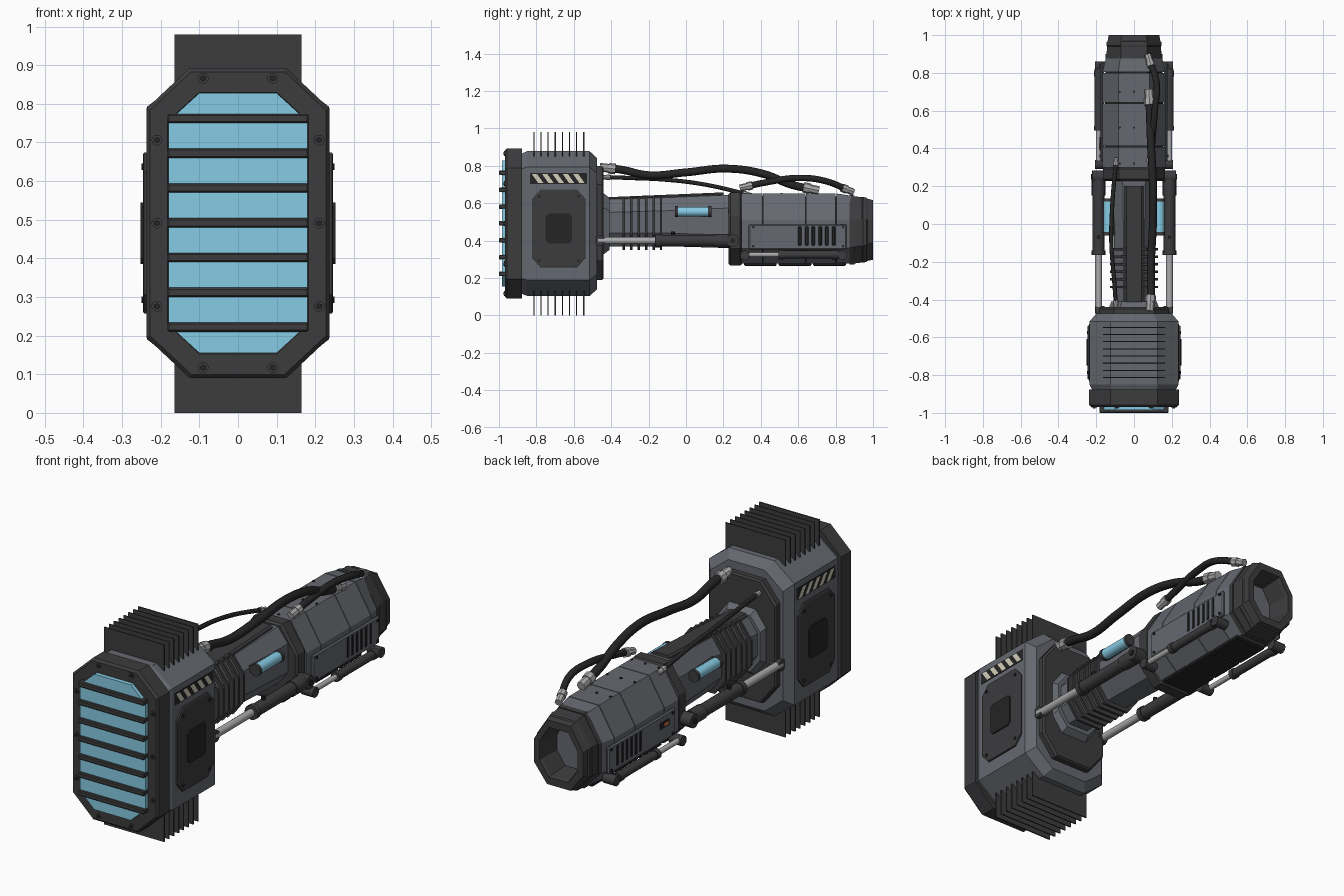
import bpy, bmesh
from mathutils import Vector

def material(name, col):
    m = bpy.data.materials.new(name)
    m.diffuse_color = (*col, 1)
    return m

DARK = material("charcoal", (0.045, 0.045, 0.048))
BLACK = material("black", (0.018, 0.018, 0.018))
GREY = material("gunmetal", (0.13, 0.14, 0.16))
STEEL = material("steel", (0.40, 0.40, 0.40))
BLUE = material("blue_glass", (0.24, 0.60, 0.78))
CREAM = material("cream", (0.65, 0.62, 0.50))
ORANGE = material("orange", (0.8, 0.2, 0.05))

def finish(name, bm, mat, smooth=False):
    bmesh.ops.recalc_face_normals(bm, faces=bm.faces[:])
    me = bpy.data.meshes.new(name)
    bm.to_mesh(me)
    bm.free()
    ob = bpy.data.objects.new(name, me)
    bpy.context.collection.objects.link(ob)
    me.materials.append(mat)
    if smooth:
        bpy.ops.object.select_all(action='DESELECT')
        ob.select_set(True)
        bpy.context.view_layer.objects.active = ob
        bpy.ops.object.shade_smooth_by_angle(angle=0.7)
    return ob

def loft(name, sections, mat, axis='y', off=0):
    """Octagon sections (depth, half width, z low, z high, corner width, low corner, high corner)."""
    bm = bmesh.new()
    rings = []
    for d, h, a, b, c, e, f in sections:
        pts = [(-h + c, a), (h - c, a), (h, a + e), (h, b - f), (h - c, b), (c - h, b), (-h, b - f), (-h, a + e)]
        rings.append([bm.verts.new((u, d, v) if axis == 'y' else (d, u + off, v)) for u, v in pts])
    for r, q in zip(rings, rings[1:]):
        for i in range(8):
            bm.faces.new((r[i], r[(i + 1) % 8], q[(i + 1) % 8], q[i]))
    bm.faces.new(rings[0])
    bm.faces.new(rings[-1])
    return finish(name, bm, mat)

def boxes(name, items, mat, bevel=0):
    """One object from several boxes (x0, x1, y0, y1, z0, z1)."""
    bm = bmesh.new()
    for b in items:
        vs = bmesh.ops.create_cube(bm, size=1)["verts"]
        for v in vs:
            v.co = Vector([(b[2*i] + b[2*i+1]) / 2 + v.co[i] * (b[2*i+1] - b[2*i]) for i in range(3)])
    ob = finish(name, bm, mat)
    if bevel:
        m = ob.modifiers.new("bevel", 'BEVEL')
        m.width, m.segments = bevel, 1
    return ob

def rods(name, items, mat, n=16):
    """One object from several cylinders (start, end, radius)."""
    bm = bmesh.new()
    for p, q, r in items:
        p, q = Vector(p), Vector(q)
        vs = bmesh.ops.create_cone(bm, cap_ends=True, segments=n, radius1=r, radius2=r, depth=(q - p).length)["verts"]
        rot = (q - p).to_track_quat('Z', 'Y')
        for v in vs:
            v.co = rot @ v.co + (p + q) / 2
    return finish(name, bm, mat, n > 8)

def hose(name, pts, r):
    cu = bpy.data.curves.new(name, 'CURVE')
    cu.dimensions, cu.bevel_depth, cu.bevel_resolution, cu.use_fill_caps = '3D', r, 2, True
    sp = cu.splines.new('BEZIER')
    sp.bezier_points.add(len(pts) - 1)
    for b, p in zip(sp.bezier_points, pts):
        b.co = p
        b.handle_left_type = b.handle_right_type = 'AUTO'
    ob = bpy.data.objects.new(name, cu)
    bpy.context.collection.objects.link(ob)
    cu.materials.append(BLACK)
    bpy.ops.object.select_all(action='DESELECT')
    ob.select_set(True)
    bpy.context.view_layer.objects.active = ob
    bpy.ops.object.convert(target='MESH')
    # crimped metal fittings at both ends
    ends = []
    for a, b in ((pts[0], pts[1]), (pts[-1], pts[-2])):
        a = Vector(a)
        d = (Vector(b) - a).normalized()
        ends += [(a - d * r, a + d * r * 1.3, r * 1.1), (a + d * r * 1.3, a + d * r * 3, r * 1.35)]
    rods(name + "_fittings", ends, STEEL, 8)

# Head: shell, front frame, glass, guard bars, bolts, rear plate
loft("head_shell", [(-.89, .215, .12, .86, .10, .08, .08), (-.85, .235, .105, .878, .11, .085, .085),
                    (-.515, .235, .105, .878, .11, .085, .085), (-.475, .20, .14, .84, .10, .08, .08)], GREY)
loft("front_frame", [(-.877, .237, .09, .893, .112, .105, .105), (-.957, .237, .09, .893, .112, .105, .105),
                     (-.968, .228, .10, .883, .107, .10, .10), (-.968, .182, .153, .83, .082, .075, .075),
                     (-.95, .175, .16, .823, .08, .075, .075)], DARK)
loft("front_glass", [(-.94, .180, .155, .828, .08, .073, .073), (-.985, .180, .155, .828, .08, .073, .073)], BLUE)
boxes("guard_bars", [(-.183, .183, -1, -.965, .21 + .09 * i, .234 + .09 * i) for i in range(7)], DARK, .004)
bolt_xz = [(s * x, z) for s in (1, -1) for x, z in ((.09, .866), (.21, .706), (.21, .491), (.21, .276), (.09, .117))]
rods("frame_bolt_washers", [((x, -.96, z), (x, -.972, z), .014) for x, z in bolt_xz], DARK, 12)
rods("frame_bolts", [((x, -.96, z), (x, -.977, z), .008) for x, z in bolt_xz], BLACK, 6)
loft("head_rear_plate", [(-.48, .185, .19, .80, .08, .10, .10), (-.45, .185, .19, .80, .08, .10, .10),
                         (-.44, .178, .197, .793, .08, .10, .10)], DARK)

# Cooling fins above and below the head
boxes("cooling_fins", [(-.165, .165, -.816 + .038 * i, -.81 + .038 * i, a, b)
                       for i in range(8) for a, b in ((.0, .13), (.85, .98))], DARK)

# Head side panels and hazard strips
for s, side in ((1, "right"), (-1, "left")):
    loft(side + "_side_panel", [(s * .23, .143, .257, .674, .045, .05, .05), (s * .243, .143, .257, .674, .045, .05, .05),
                                (s * .246, .138, .262, .669, .045, .05, .05)], DARK, 'x', -.68)
    loft(side + "_side_hub", [(s * .24, .07, .385, .545, .015, .015, .015), (s * .252, .07, .385, .545, .015, .015, .015)],
         BLACK, 'x', -.68)
    rods(side + "_panel_screws", [((s * .24, -.68 + a * .105, .465 + b * .172), (s * .25, -.68 + a * .105, .465 + b * .172), .008)
                                  for a in (1, -1) for b in (1, -1)], BLACK, 8)
    boxes(side + "_hazard_strip", [sorted((s * .23, s * .237)) + [-.835, -.53, .703, .762]], BLACK)
    bm = bmesh.new()
    for i in range(5):
        y = -.79 + .055 * i
        bm.faces.new([bm.verts.new((s * .2385, y + dy, z)) for dy, z in ((0, .708), (.028, .708), (-.007, .757), (-.035, .757))])
    finish(side + "_hazard_stripes", bm, CREAM)

# Neck with flange, ribs and spine strip
loft("neck_flange", [(-.45, .135, .32, .66, .06, .08, .08), (-.41, .12, .35, .63, .055, .07, .07)], GREY)
loft("neck", [(-.45, .105, .37, .62, .05, .07, .07), (-.1, .105, .37, .63, .05, .07, .07),
              (.24, .115, .36, .645, .055, .07, .07)], GREY)
loft("neck_spine", [(-.43, .05, .60, .632, .01, .008, .008), (.2, .05, .62, .658, .01, .008, .008)], DARK)
for i in range(6):
    y, g = -.333 + .04 * i, .002 * i
    loft("neck_rib", [(y - .006, .128, .35, .632 + g, .06, .08, .08), (y + .006, .128, .35, .632 + g, .06, .08, .08)], DARK)

# Collar, rear housing core and three armour segments
loft("collar", [(.228, .155, .275, .648, .085, .09, .12), (.238, .165, .267, .658, .085, .09, .13),
                (.29, .165, .267, .658, .085, .09, .13), (.30, .155, .275, .648, .085, .09, .12)], DARK)
loft("housing_core", [(.29, .158, .285, .64, .08, .075, .13), (.86, .150, .285, .635, .08, .075, .13)], BLACK)
for a, b in ((.298, .408), (.412, .638), (.642, .80)):
    loft("housing_segment", [(a, .168, .277, .652, .085, .08, .14), (b, .168, .277, .652, .085, .08, .14)], GREY)
loft("housing_tail", [(.804, .168, .277, .652, .085, .08, .14), (.885, .147, .277, .64, .075, .085, .13)], GREY)
boxes("belly_plates", [(-.085, .085, .31 + .185 * i, .485 + .185 * i, .265, .285) for i in range(3)], BLACK, .005)
rods("top_rivets", [((x, y, .645), (x, y, .656), .006) for x in (-.075, .0, .075) for y in (.32, .51, .70)], BLACK, 8)

# Hollow muzzle with stepped rings
loft("muzzle", [(.875, .150, .273, .645, .08, .09, .13), (.90, .150, .273, .642, .08, .09, .13),
                (.90, .145, .278, .637, .075, .09, .12), (.94, .143, .283, .632, .075, .09, .115),
                (.945, .146, .282, .634, .075, .09, .115), (.965, .144, .286, .63, .075, .09, .115),
                (.97, .139, .292, .624, .07, .09, .11), (1.0, .134, .298, .617, .07, .09, .11),
                (1.0, .104, .335, .582, .05, .07, .08), (.985, .10, .34, .577, .05, .07, .08),
                (.80, .08, .36, .557, .04, .06, .07)], DARK)

for s, side in ((1, "right"), (-1, "left")):
    # Louvred panel on the rear housing
    panel = sorted((s * .16, s * .178))
    boxes(side + "_housing_panel", [panel + [.335, .86, .353, .487]], GREY, .006)
    boxes(side + "_louvres", [sorted((s * .17, s * .181)) + [.60 + .036 * i, .618 + .036 * i, .375, .475] for i in range(6)], BLACK, .003)
    rods(side + "_housing_screws", [((s * .17, y, z), (s * .183, y, z), .007) for y in (.36, .84) for z in (.37, .472)], BLACK, 8)
    # Glowing canister beside the neck
    x = s * .135
    rods(side + "_canister", [((x, -.045, .555), (x, .12, .555), .026)], BLUE)
    rods(side + "_canister_caps", [((x, -.06, .555), (x, -.043, .555), .029), ((x, .118, .555), (x, .135, .555), .029)], DARK)
    boxes(side + "_canister_bracket", [sorted((s * .09, s * .125)) + [-.06, .135, .54, .57]], DARK)
    # Long actuator from head to collar
    x = s * .188
    rods(side + "_actuator_rod", [((x, -.47, .40), (x, -.14, .40), .019)], STEEL)
    rods(side + "_actuator_barrel", [((x, -.165, .40), (x, -.14, .40), .036), ((x, -.14, .40), (x, .22, .40), .031),
                                     ((x, .15, .40), (x, .235, .40), .036)], DARK)
    rods(side + "_actuator_pivots", [((s * .15, .25, .40), (s * .222, .25, .40), .034),
                                     ((s * .155, -.462, .40), (s * .205, -.462, .40), .028)], DARK)
    rods(side + "_actuator_pins", [((s * .2, .25, .40), (s * .228, .25, .40), .014), ((x, -.07, .42), (x, -.07, .45), .01)], BLACK, 8)
    # Short actuator along the lower housing
    rods(side + "_lower_rod", [((x, .30, .325), (x, .53, .325), .013)], STEEL)
    rods(side + "_lower_barrel", [((x, .50, .325), (x, .82, .325), .021), ((x, .495, .325), (x, .52, .325), .025),
                                  ((x, .78, .325), (x, .81, .325), .025)], DARK)
    rods(side + "_lower_pivots", [((s * .14, y, .322), (s * .207, y, .322), .025) for y in (.315, .835)], DARK)

# Small status display on the left
boxes("status_display", [(-.182, -.17, .39, .46, .425, .455)], BLACK)
boxes("status_light", [(-.184, -.17, .40, .43, .432, .448)], ORANGE)

# Hoses running over the top
hose("main_hose", [(.085, -.44, .79), (.09, -.35, .78), (.09, -.2, .75), (.10, 0, .765), (.10, .22, .785),
                   (.09, .42, .755), (.085, .56, .70), (.08, .69, .672)], .021)
hose("rear_hose", [(.088, .305, .685), (.095, .42, .71), (.11, .6, .735), (.12, .74, .72), (.078, .88, .665)], .017)
hose("thin_hose", [(-.095, -.44, .74), (-.105, -.3, .735), (-.12, -.1, .725), (-.115, .1, .70), (-.095, .34, .645)], .011)
